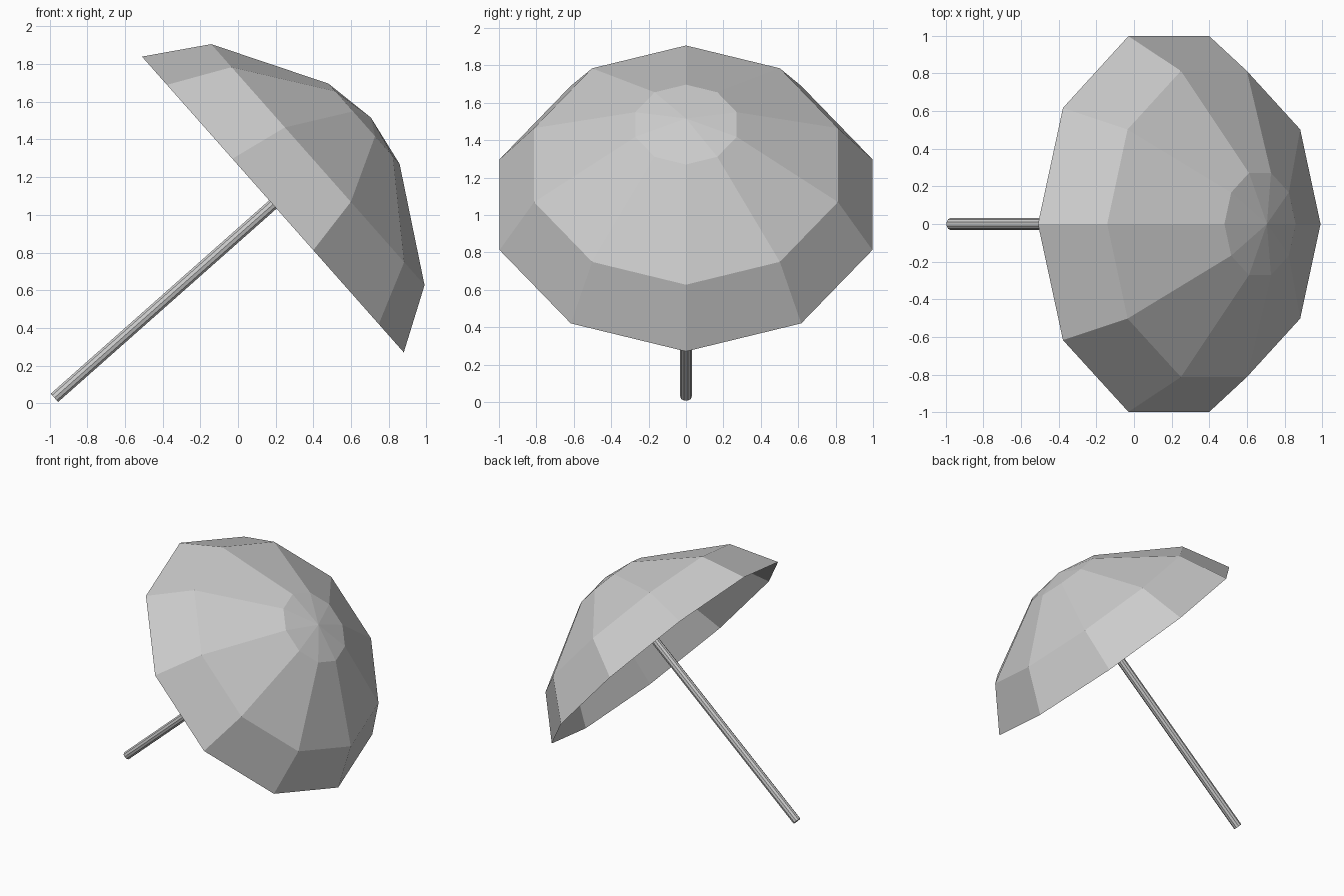
import bpy, bmesh, math
from mathutils import Matrix, Vector

if "Cube" in bpy.data.objects:
    bpy.data.objects.remove(bpy.data.objects["Cube"])

SIDES = 10
AXIS = Vector((0.749, 0, 0.663)).normalized()
RIM_CENTRE = Vector((0.185, 0, 1.055))
TILT = Matrix.Translation(RIM_CENTRE) @ Matrix.Rotation(math.atan2(AXIS.x, AXIS.z), 4, 'Y')


def finish(name, bm):
    bmesh.ops.recalc_face_normals(bm, faces=bm.faces)
    mesh = bpy.data.meshes.new(name)
    bm.to_mesh(mesh)
    bm.free()
    obj = bpy.data.objects.new(name, mesh)
    obj.matrix_world = TILT
    bpy.context.collection.objects.link(obj)
    return obj


# canopy: open ten-sided shell, rings given as (radius, height above rim)
bm = bmesh.new()
rings = []
for r, h in [(1.048, 0), (0.854, 0.319), (0.285, 0.646)]:
    rings.append([bm.verts.new((r * math.cos(a), r * math.sin(a), h))
                  for a in (math.tau * i / SIDES for i in range(SIDES))])
apex = bm.verts.new((0, 0, 0.695))
for i in range(SIDES):
    j = (i + 1) % SIDES
    for low, high in zip(rings, rings[1:]):
        bm.faces.new((low[i], low[j], high[j], high[i]))
    bm.faces.new((rings[-1][i], rings[-1][j], apex))
finish("canopy", bm)

# pole: straight rod from the ground up to the inside of the crown
bottom, top = -1.548, 0.67
bm = bmesh.new()
bmesh.ops.create_cone(bm, cap_ends=True, segments=SIDES, radius1=0.031, radius2=0.031,
                      depth=top - bottom,
                      matrix=Matrix.Translation((0, 0, (top + bottom) / 2)))
finish("pole", bm)
